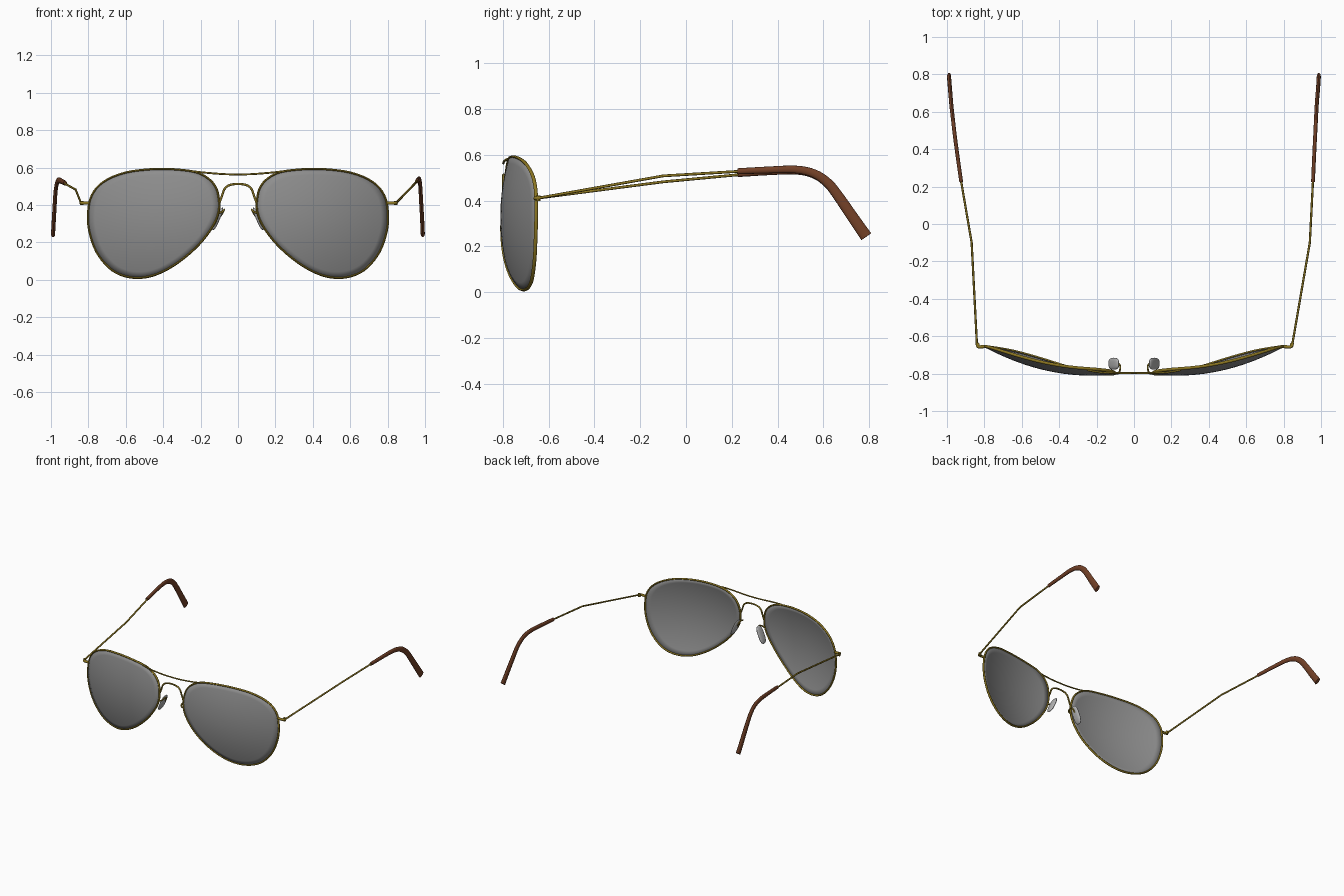
import bpy, bmesh, math
from mathutils import Vector, Matrix

if "Cube" in bpy.data.objects:
    bpy.data.objects.remove(bpy.data.objects["Cube"])


def material(name, rgb):
    m = bpy.data.materials.new(name)
    m.diffuse_color = (*rgb, 1)
    m.use_nodes = True
    m.node_tree.nodes["Principled BSDF"].inputs["Base Color"].default_value = m.diffuse_color
    return m


GOLD = material("dark gold", (0.26, 0.18, 0.015))
LENS = material("lens grey", (0.27, 0.27, 0.27))
BROWN = material("brown tip", (0.17, 0.052, 0.02))
PAD = material("clear grey pad", (0.45, 0.45, 0.45))


def finish(name, bm, mat):
    bmesh.ops.recalc_face_normals(bm, faces=bm.faces)
    me = bpy.data.meshes.new(name)
    bm.to_mesh(me)
    bm.free()
    me.materials.append(mat)
    ob = bpy.data.objects.new(name, me)
    bpy.context.collection.objects.link(ob)
    bpy.ops.object.select_all(action='DESELECT')
    ob.select_set(True)
    bpy.context.view_layer.objects.active = ob
    bpy.ops.object.shade_smooth_by_angle(angle=math.radians(50))
    return ob


def smooth(pts, steps, closed=False):
    """Smooth path through the given points."""
    p = [Vector(q) for q in pts]
    n = len(p)
    get = (lambda i: p[i % n]) if closed else (lambda i: p[max(0, min(n - 1, i))])
    out = []
    for i in range(n if closed else n - 1):
        a, b, c, d = get(i - 1), get(i), get(i + 1), get(i + 2)
        for k in range(steps):
            t = k / steps
            out.append(0.5 * (2 * b + (c - a) * t + (2 * a - 5 * b + 4 * c - d) * t * t
                              + (3 * b - a - 3 * c + d) * t ** 3))
    if not closed:
        out.append(p[-1])
    return out


def tube(name, path, mat, ref, r0, r1=None, closed=False, sides=10):
    """Sweep an ellipse; r0 and r1 are (along ref, across) radii at each end."""
    r1 = r1 or r0
    path = [Vector(q) for q in path]
    n = len(path)
    bm = bmesh.new()
    rings = []
    for i, p in enumerate(path):
        nxt = path[(i + 1) % n] if closed else path[min(i + 1, n - 1)]
        prv = path[i - 1] if closed else path[max(i - 1, 0)]
        t = (nxt - prv).normalized()
        u = Vector(ref)
        u = (u - t * u.dot(t)).normalized()
        v = t.cross(u)
        f = i / (n - 1)
        a, b = (r0[j] + (r1[j] - r0[j]) * f for j in (0, 1))
        rings.append([bm.verts.new(p + u * a * math.cos(w) + v * b * math.sin(w))
                      for w in (2 * math.pi * k / sides for k in range(sides))])
    for i in range(n if closed else n - 1):
        A, B = rings[i], rings[(i + 1) % n]
        for k in range(sides):
            j = (k + 1) % sides
            bm.faces.new((A[k], A[j], B[j], B[k]))
    if not closed:
        bm.faces.new(rings[0])
        bm.faces.new(rings[-1])
    return finish(name, bm, mat)


def depth(x, z):
    """Curved, wrapped surface both lens and rim lie on."""
    dx, dz = x - 0.45, z - 0.3
    return -0.785 + 0.207 * dx + 0.47 * dx * dx + 0.55 * dz * dz - 0.03 * dz


X, Y, Z = (1, 0, 0), (0, 1, 0), (0, 0, 1)
WIRE = (0.006, 0.006)

# Teardrop lens outline (x, z)
OUTLINE = [(0.122, 0.5), (0.175, 0.552), (0.26, 0.582), (0.43, 0.592), (0.6, 0.573),
           (0.72, 0.522), (0.782, 0.45), (0.801, 0.36), (0.795, 0.26), (0.757, 0.15),
           (0.69, 0.065), (0.615, 0.022), (0.525, 0.01), (0.43, 0.031), (0.32, 0.092),
           (0.21, 0.187), (0.135, 0.285), (0.104, 0.36), (0.102, 0.43)]
edge = smooth([(x, 0, z) for x, z in OUTLINE], 4, True)

for s, side in ((1, "right"), (-1, "left")):
    # Lens: concentric rings on the curved surface
    bm = bmesh.new()
    cx, cz, R = 0.46, 0.31, 9
    rings = []
    for r in range(1, R + 1):
        ring = []
        for e in edge:
            x, z = cx + (e.x - cx) * r / R, cz + (e.z - cz) * r / R
            ring.append(bm.verts.new((s * x, depth(x, z), z)))
        rings.append(ring)
    mid = bm.verts.new((s * cx, depth(cx, cz), cz))
    for k in range(len(edge)):
        j = (k + 1) % len(edge)
        bm.faces.new((mid, rings[0][k], rings[0][j]))
        for A, B in zip(rings, rings[1:]):
            bm.faces.new((A[k], B[k], B[j], A[j]))
    lens = finish(side + "_lens", bm, LENS)
    mod = lens.modifiers.new("thickness", 'SOLIDIFY')
    mod.thickness = 0.005
    mod.offset = 0

    # Rim wire around the lens
    tube(side + "_rim", [(s * e.x, depth(e.x, e.z), e.z) for e in edge], GOLD, Y,
         (0.008, 0.006), closed=True, sides=8)

    # Nose pad: thin rounded plate, tilted outward at the bottom
    bm = bmesh.new()
    bmesh.ops.create_uvsphere(bm, u_segments=24, v_segments=12, radius=1,
                              matrix=Matrix.Rotation(math.pi / 2, 4, 'Y'))
    for v in bm.verts:
        y, z = (math.copysign(abs(c) ** 0.7, c) for c in v.co.yz)
        v.co = (v.co.x * 0.011, y * 0.032, z * 0.066)
    bm.transform(Matrix.Translation((s * 0.108, -0.747, 0.325))
                 @ Matrix.Rotation(-0.41 * s, 4, 'Y'))
    finish(side + "_nose_pad", bm, PAD)

    # Nose pad arm
    arm = [(0.104, -0.8, 0.355), (0.082, -0.797, 0.365), (0.074, -0.775, 0.375),
           (0.076, -0.753, 0.37), (0.09, -0.744, 0.345), (0.106, -0.747, 0.328)]
    tube(side + "_pad_arm", smooth([(s * x, y, z) for x, y, z in arm], 5), GOLD,
         (0.3 * s, 0, 1), (0.005, 0.005), sides=8)

    # Hinge end piece and its barrel
    hx = 0.847 if s > 0 else 0.84
    tube(side + "_end_piece", smooth([(s * 0.797, -0.655, 0.41), (s * 0.825, -0.657, 0.41),
         (s * (hx - 0.005), -0.654, 0.411), (s * hx, -0.636, 0.412)], 4), GOLD, Z, (0.009, 0.009))
    tube(side + "_hinge_barrel", [(s * (hx - 0.004), -0.645, 0.399),
         (s * (hx - 0.004), -0.645, 0.422)], GOLD, X, (0.01, 0.01), sides=12)

# Brow bar and lower bridge arch
tube("brow_bar", smooth([(-0.25, -0.781, 0.581), (-0.18, -0.793, 0.573), (-0.08, -0.797, 0.565),
     (0, -0.797, 0.563), (0.08, -0.797, 0.565), (0.18, -0.793, 0.573), (0.25, -0.781, 0.581)], 4),
     GOLD, Y, (0.005, 0.005), sides=8)
tube("bridge_arch", smooth([(-0.1, -0.797, 0.41), (-0.085, -0.797, 0.45), (-0.072, -0.797, 0.485),
     (-0.045, -0.797, 0.506), (0, -0.797, 0.512), (0.045, -0.797, 0.506),
     (0.072, -0.797, 0.485), (0.085, -0.797, 0.45), (0.1, -0.797, 0.41)], 4),
     GOLD, Y, (0.006, 0.006), sides=8)

# Temple wires: the two sides are opened by different amounts
tube("right_temple", [(0.847, -0.64, 0.412), (0.94, -0.1, 0.508), (0.958, 0.25, 0.529)],
     GOLD, X, WIRE, sides=8)
tube("left_temple", [(-0.84, -0.64, 0.412), (-0.868, -0.1, 0.482), (-0.928, 0.25, 0.515)],
     GOLD, X, WIRE, sides=8)

# Ear tips: flattened tubes that hook down and widen to the end
right_tip = [(0.957, 0.225, 0.528), (0.963, 0.36, 0.534), (0.969, 0.48, 0.536),
             (0.973, 0.56, 0.518), (0.976, 0.62, 0.477), (0.979, 0.665, 0.42),
             (0.984, 0.725, 0.332), (0.988, 0.787, 0.243)]
left_tip = [(-0.924, 0.225, 0.516), (-0.943, 0.36, 0.526), (-0.959, 0.48, 0.531),
            (-0.968, 0.56, 0.515), (-0.975, 0.62, 0.475), (-0.979, 0.665, 0.419),
            (-0.984, 0.725, 0.332), (-0.989, 0.787, 0.243)]
for name, pts in (("right_ear_tip", right_tip), ("left_ear_tip", left_tip)):
    tube(name, smooth(pts, 4), BROWN, X, (0.01, 0.013), (0.011, 0.026), sides=12)
